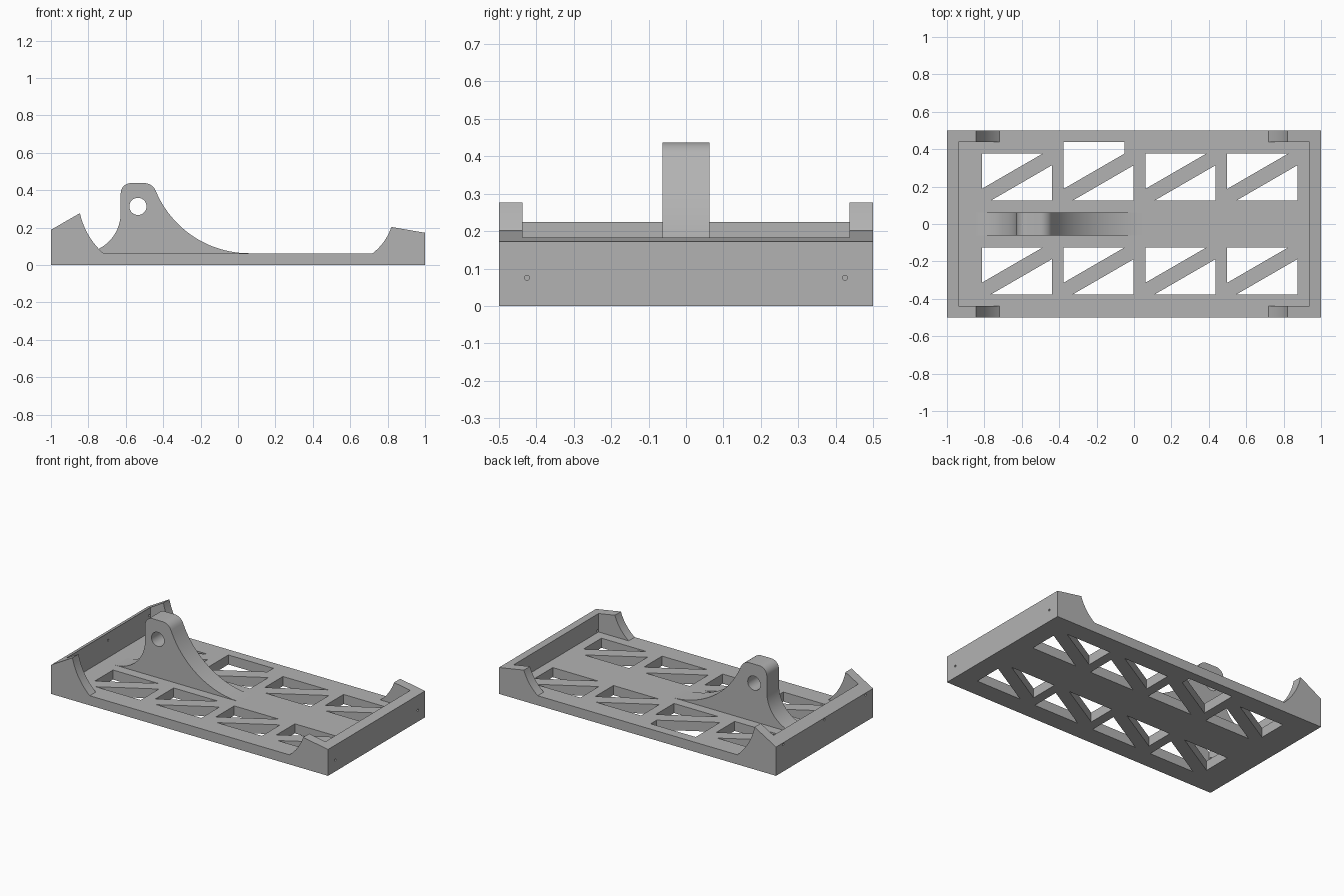
import bpy, bmesh, math
from mathutils import Vector, Matrix

cube = bpy.data.objects.get("Cube")
if cube:
    bpy.data.objects.remove(cube, do_unlink=True)

FLOOR, WALL = 0.0625, 0.0625

grey = bpy.data.materials.new("plain_grey")
grey.use_nodes = True
colour = (0.45, 0.45, 0.45, 1)
grey.diffuse_color = colour
grey.node_tree.nodes["Principled BSDF"].inputs["Base Color"].default_value = colour


def arc(a, b, c, n=16):
    """Points on the circle through a, b and c, running from a to c."""
    a, b, c = Vector(a), Vector(b), Vector(c)
    u, v = b - a, c - a
    d = 2 * (u.x * v.y - u.y * v.x)
    o = a + Vector((v.y * u.dot(u) - u.y * v.dot(v),
                    u.x * v.dot(v) - v.x * u.dot(u))) / d
    sweep = -(c - o).angle_signed(a - o) * -1
    turn = 1 if d > 0 else -1
    sweep = turn * abs(sweep)
    r = a - o
    return [tuple(o + Matrix.Rotation(sweep * i / n, 2) @ r) for i in range(n + 1)]


def prism(name, outline, low, high, axis):
    """Extrude an outline along y (outline in x, z), z (x, y) or x (y, z)."""
    place = {"x": lambda p, t: (t, p[0], p[1]),
             "y": lambda p, t: (p[0], t, p[1]),
             "z": lambda p, t: (p[0], p[1], t)}[axis]
    bm = bmesh.new()
    ends = [[bm.verts.new(place(p, t)) for p in outline] for t in (low, high)]
    bm.faces.new(ends[0])
    bm.faces.new(ends[1])
    for i in range(len(outline)):
        j = (i + 1) % len(outline)
        bm.faces.new((ends[0][i], ends[0][j], ends[1][j], ends[1][i]))
    bmesh.ops.recalc_face_normals(bm, faces=bm.faces)
    mesh = bpy.data.meshes.new(name)
    bm.to_mesh(mesh)
    bm.free()
    mesh.materials.append(grey)
    obj = bpy.data.objects.new(name, mesh)
    bpy.context.collection.objects.link(obj)
    return obj


def circle(cx, cy, r, n):
    return [(cx + r * math.cos(math.tau * i / n), cy + r * math.sin(math.tau * i / n))
            for i in range(n)]


def cut(target, cutter):
    """Subtract the cutter from the target, then discard the cutter."""
    cutter.hide_render = True
    mod = target.modifiers.new("cut", "BOOLEAN")
    mod.operation, mod.solver, mod.object = "DIFFERENCE", "EXACT", cutter
    bpy.context.view_layer.objects.active = target
    bpy.ops.object.modifier_apply(modifier=mod.name)
    bpy.data.objects.remove(cutter, do_unlink=True)


def smooth(obj):
    bpy.ops.object.select_all(action="DESELECT")
    obj.select_set(True)
    bpy.context.view_layer.objects.active = obj
    bpy.ops.object.shade_smooth_by_angle(angle=math.radians(25))


# Tray: side silhouette with raised, hollowed corners
side = [(-1, 0), (-1, 0.188)]
side += arc((-0.845, 0.277), (-0.798, 0.157), (-0.72, FLOOR))
side += arc((0.72, FLOOR), (0.778, 0.122), (0.82, 0.203))
side += [(1, 0.172), (1, 0)]
tray = prism("tray", side, -0.5, 0.5, "y")

# Pocket between the end walls and corner supports
px, py = 1 - WALL, 0.5 - WALL
cut(tray, prism("pocket", [(-px, -py), (px, -py), (px, py), (-px, py)], FLOOR, 0.5, "z"))

# Truss windows: two triangles either side of each diagonal strut
W, H = 0.375, 0.25
for row, y in enumerate((-0.376, 0.126)):
    for col in range(4):
        x = -0.814 + col * 0.4375
        upper = [(x, y + 0.062), (x + 0.325, y + H), (x, y + H)]
        if row == 1 and col == 1:  # one window reaches further out
            upper[2:] = [(x + 0.325, py), (x, py)]
        lower = [(x + 0.05, y), (x + W, y), (x + W, y + 0.188)]
        for tri in (upper, lower):
            cut(tray, prism("window", tri, -0.1, 0.1, "z"))

# Small holes through the end walls
for x, y, z in ((1, -0.425, 0.075), (1, 0.425, 0.075),
                (-1, -0.425, 0.175), (-1, 0, 0.175), (-1, 0.425, 0.175)):
    cut(tray, prism("pin_hole", circle(y, z, 0.007, 12), x - 0.08, x + 0.08, "x"))
smooth(tray)

# Upright fin with a flared foot and a rounded head
fin_side = [(-0.8425, 0.05)]
fin_side += arc((-0.8425, FLOOR), (-0.69, 0.1257), (-0.627, 0.278))
fin_side += arc((-0.627, 0.385), (-0.611, 0.422), (-0.573, 0.4375), 8)
fin_side += arc((-0.50, 0.4375), (-0.465, 0.427), (-0.442, 0.401), 8)
fin_side += arc((-0.44, 0.397), (-0.286, 0.1875), (0.06, FLOOR), 24)
fin_side += [(0.06, 0.05)]
fin = prism("mounting_fin", fin_side, -0.0625, 0.0625, "y")
cut(fin, prism("bore", circle(-0.535, 0.313, 0.046, 32), -0.2, 0.2, "y"))
smooth(fin)
